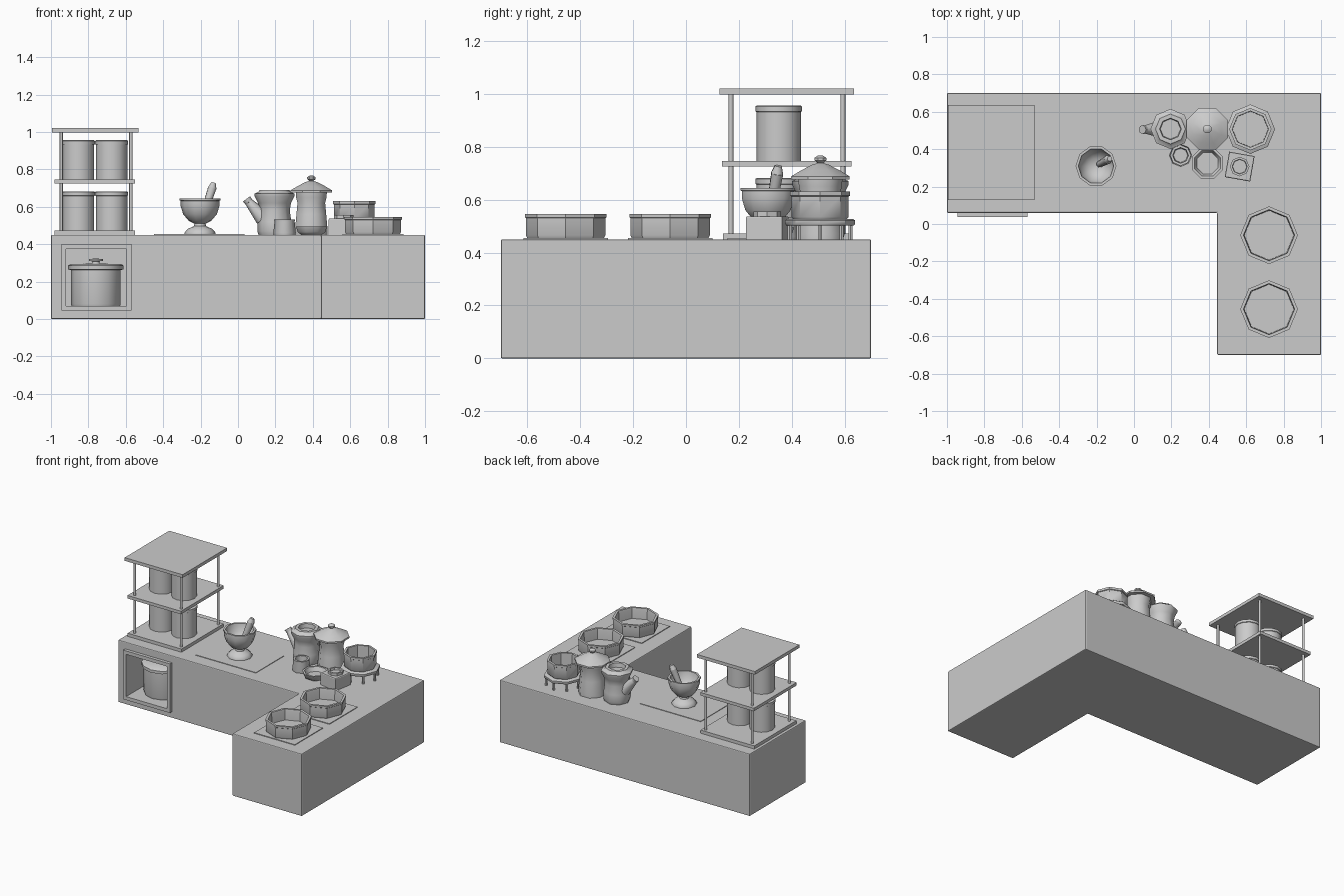
import bpy, bmesh, math
from mathutils import Vector

if "Cube" in bpy.data.objects:
    bpy.data.objects.remove(bpy.data.objects["Cube"])


def finish(bm, name, smooth=None):
    bmesh.ops.recalc_face_normals(bm, faces=bm.faces[:])
    me = bpy.data.meshes.new(name)
    bm.to_mesh(me)
    bm.free()
    ob = bpy.data.objects.new(name, me)
    bpy.context.collection.objects.link(ob)
    bpy.ops.object.select_all(action='DESELECT')
    ob.select_set(True)
    bpy.context.view_layer.objects.active = ob
    if smooth:
        bpy.ops.object.shade_smooth_by_angle(angle=math.radians(smooth))
    return ob


def box(name, x0, x1, y0, y1, z0, z1):
    bm = bmesh.new()
    bmesh.ops.create_cube(bm, size=1)
    for v in bm.verts:
        v.co = ((x0 + x1) / 2 + v.co.x * (x1 - x0),
                (y0 + y1) / 2 + v.co.y * (y1 - y0),
                (z0 + z1) / 2 + v.co.z * (z1 - z0))
    return finish(bm, name)


def lathe(name, x, y, profile, sides=8, smooth=50, turn=0.0):
    """Revolve (radius, z) points; first and last rings are capped."""
    bm = bmesh.new()
    rings = []
    for r, z in profile:
        rings.append([bm.verts.new((x + r * math.cos(turn + 2 * math.pi * i / sides),
                                    y + r * math.sin(turn + 2 * math.pi * i / sides), z))
                      for i in range(sides)])
    for a, b in zip(rings, rings[1:]):
        for i in range(sides):
            j = (i + 1) % sides
            bm.faces.new((a[i], a[j], b[j], b[i]))
    bm.faces.new(rings[0])
    bm.faces.new(rings[-1])
    return finish(bm, name, smooth)


def rod(name, p, q, r0, r1, sides=8):
    """Tapered rod between two points."""
    p, q = Vector(p), Vector(q)
    ob = lathe(name, 0, 0, [(r0, 0), (r1, (q - p).length)], sides)
    ob.rotation_mode = 'QUATERNION'
    ob.rotation_quaternion = (q - p).to_track_quat('Z', 'Y')
    ob.location = p
    return ob


TOP = 0.45

# L-shaped counter with a recessed cupboard
bm = bmesh.new()
plan = [(-1, .06), (.445, .06), (.445, -.7), (1, -.7), (1, .7), (-1, .7)]
face = bm.faces.new([bm.verts.new((x, y, 0)) for x, y in plan])
ext = bmesh.ops.extrude_face_region(bm, geom=[face])
for v in ext['geom']:
    if isinstance(v, bmesh.types.BMVert):
        v.co.z = TOP
bmesh.ops.recalc_face_normals(bm, faces=bm.faces[:])
bmesh.ops.bevel(bm, geom=bm.edges[:], offset=.006, segments=2, profile=.5, affect='EDGES')
counter = finish(bm, "counter")
cutter = box("cupboard_cutter", -.92, -.595, -.1, .43, .07, .375)
cutter.hide_render = True
mod = counter.modifiers.new("cupboard", 'BOOLEAN')
mod.object = cutter
mod.solver = 'EXACT'
bpy.context.view_layer.objects.active = counter
bpy.ops.object.modifier_apply(modifier="cupboard")
bpy.data.objects.remove(cutter)

# cupboard frame
box("frame_left", -.945, -.92, .037, .065, .045, .40)
box("frame_right", -.595, -.57, .037, .065, .045, .40)
box("frame_top", -.92, -.595, .037, .065, .375, .40)
box("frame_bottom", -.92, -.595, .037, .065, .045, .07)

# lidded pot in the cupboard
lathe("stock_pot", -.76, .24, [(.13, .07), (.133, .08), (.133, .262), (.148, .265), (.148, .285),
                               (.138, .293), (.02, .297), (.018, .308), (.037, .311),
                               (.037, .32), (.01, .323)], 12, 40)

# shelf rack
box("rack_top", -.995, -.532, .127, .635, .997, 1.02)
box("rack_middle", -.98, -.552, .137, .625, .725, .747)
box("rack_bottom", -.98, -.55, .14, .62, TOP, .473)
for x in (-.945, -.573):
    for y in (.17, .593):
        rod("rack_post", (x, y, TOP), (x, y, 1.0), .009, .009)

# canisters
for z in (.473, .747):
    for x in (-.853, -.676):
        lathe("canister", x, .35, [(.084, z), (.084, z + .185), (.088, z + .187),
                                   (.088, z + .205), (.083, z + .209)], 12, 40)

# thin mats on the worktop
box("cutting_mat", -.45, .035, .155, .475, TOP - .005, .454)
for y in (-.455, -.06):
    box("hob_plate", .56, .885, y - .16, y + .16, TOP - .005, .455)
    # open pans
    lathe("pan", .722, y, [(.145, .455), (.15, .465), (.15, .53), (.154, .533), (.154, .545),
                           (.137, .545), (.134, .53), (.132, .468)], 8, 40)

# mortar and pestle
lathe("mortar", -.203, .31, [(.083, .452), (.083, .462), (.065, .482), (.032, .497), (.03, .51),
                             (.06, .525), (.09, .56), (.104, .605), (.104, .632), (.109, .634),
                             (.109, .645), (.095, .645), (.085, .59), (.04, .55)], 10, 50)
rod("pestle", (-.185, .32, .56), (-.138, .345, .70), .018, .024)
rod("pestle_tip", (-.138, .345, .70), (-.13, .349, .728), .024, .014)

# teapot with spout
lathe("teapot", .195, .508, [(.085, .45), (.092, .47), (.09, .52), (.082, .58), (.088, .62),
                             (.106, .655), (.107, .67), (.085, .68), (.08, .69), (.058, .69),
                             (.054, .66)], 8, 50)
rod("teapot_spout", (.135, .508, .54), (.058, .505, .625), .045, .022)
rod("spout_tip", (.058, .505, .625), (.045, .505, .642), .022, .024)

# tall lidded coffee pot
lathe("coffee_pot", .392, .508, [(.095, .45), (.095, .47), (.086, .56), (.08, .62), (.088, .65),
                                 (.09, .677)], 8, 50, math.pi / 8)
lathe("coffee_pot_lid", .392, .508, [(.12, .676), (.12, .688), (.08, .71), (.035, .732),
                                     (.012, .738), (.024, .748), (.024, .758), (.01, .767)], 8, 40,
      math.pi / 8)

# pot on a legged trivet
CX, CY = .622, .507
lathe("trivet", CX, CY, [(.128, .503), (.132, .508), (.132, .522), (.126, .526)], 8, 40)
for i in range(8):
    a = math.pi * i / 4
    x, y = CX + .115 * math.cos(a), CY + .115 * math.sin(a)
    rod("trivet_leg", (x, y, TOP), (x, y, .508), .009, .009, 6)
lathe("small_pot", CX, CY, [(.1, .525), (.108, .535), (.108, .612), (.113, .615), (.113, .63),
                            (.097, .63), (.095, .54)], 8, 40)

# cup and shallow bowl
lathe("cup", .249, .367, [(.058, .45), (.06, .46), (.054, .52), (.056, .533), (.042, .533),
                          (.038, .465)], 8, 50)
lathe("bowl", .393, .325, [(.06, .45), (.08, .465), (.09, .495), (.075, .495), (.062, .465)], 8, 50,
      math.pi / 8)

# square jar with a round collar
s = math.sqrt(2) * .069
lathe("square_jar", .565, .307, [(s, .45), (s, .533), (s * .96, .537)], 4, None,
      math.radians(45 - 10))
lathe("jar_collar", .565, .307, [(.052, .535), (.052, .556), (.04, .556), (.038, .54)], 8, 40)
